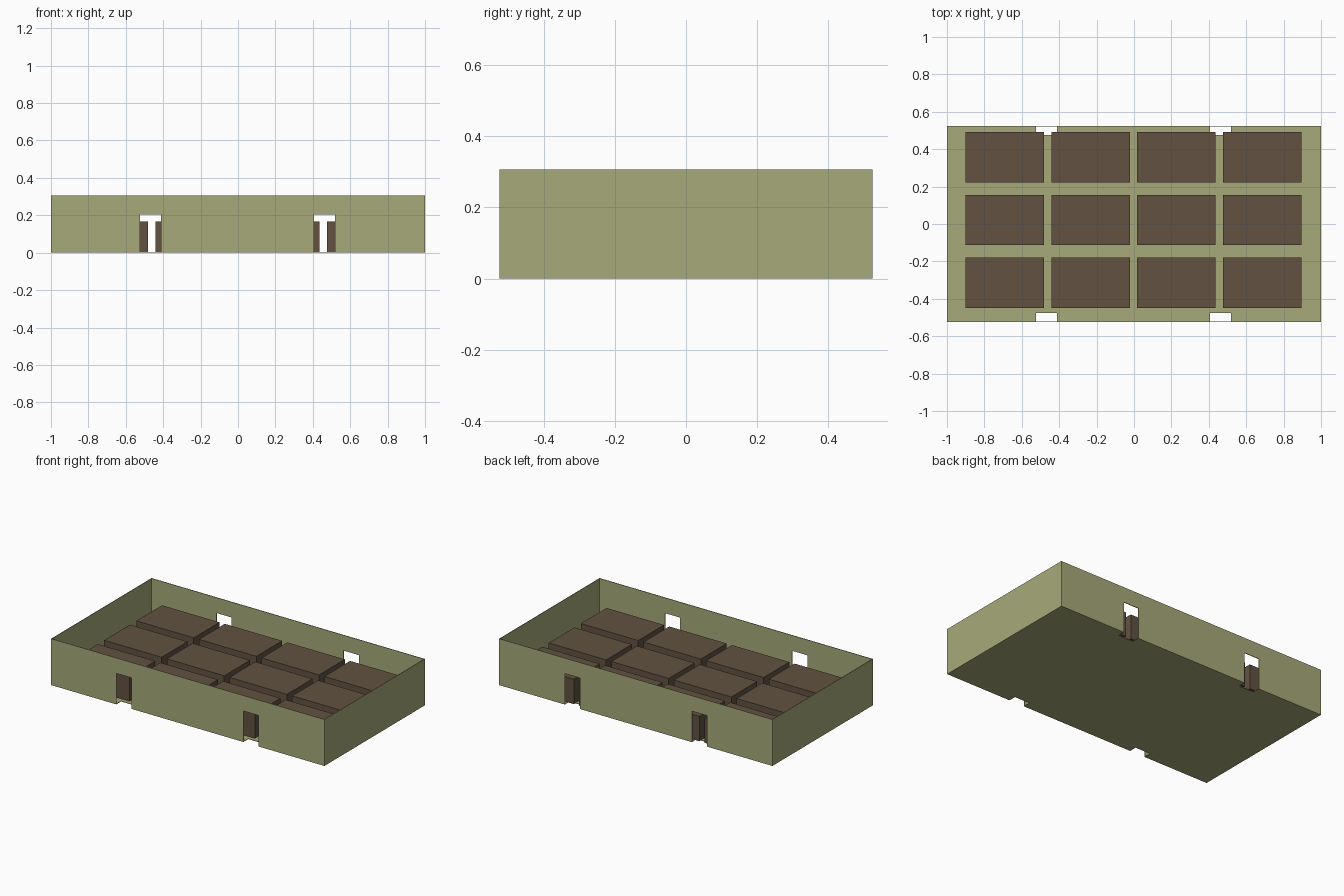
import bpy

if "Cube" in bpy.data.objects:
    bpy.data.objects.remove(bpy.data.objects["Cube"])

def material(name, rgb):
    m = bpy.data.materials.new(name)
    m.diffuse_color = (*rgb, 1)
    m.use_nodes = True
    m.node_tree.nodes["Principled BSDF"].inputs["Base Color"].default_value = m.diffuse_color
    return m

olive = material("olive", (0.39, 0.40, 0.195))
brown = material("brown", (0.122, 0.084, 0.054))

def box(name, lo, hi, mat=None):
    """Axis-aligned box between two corners."""
    x0, y0, z0 = lo
    x1, y1, z1 = hi
    verts = [(x, y, z) for z in (z0, z1) for x, y in ((x0, y0), (x1, y0), (x1, y1), (x0, y1))]
    faces = [(3, 2, 1, 0), (4, 5, 6, 7)] + [(i, (i + 1) % 4, (i + 1) % 4 + 4, i + 4) for i in range(4)]
    me = bpy.data.meshes.new(name)
    me.from_pydata(verts, [], faces)
    if mat:
        me.materials.append(mat)
    ob = bpy.data.objects.new(name, me)
    bpy.context.collection.objects.link(ob)
    return ob

def cut(target, cutter):
    """Subtract the cutter and remove it."""
    mod = target.modifiers.new("cut", 'BOOLEAN')
    mod.operation = 'DIFFERENCE'
    mod.solver = 'EXACT'
    mod.object = cutter
    bpy.context.view_layer.objects.active = target
    bpy.ops.object.modifier_apply(modifier=mod.name)
    bpy.data.objects.remove(cutter)

HX, HY, H, T = 1.0, 0.525, 0.307, 0.004

# Thin-walled open tray
tray = box("tray", (-HX, -HY, 0), (HX, HY, H), olive)
cut(tray, box("tray_hollow", (-HX + T, -HY + T, 0.003), (HX - T, HY - T, H + 0.1)))

# Two notches in each long wall, running into the floor
for x in (-0.467, 0.463):
    for s in (-1, 1):
        y0, y1 = sorted((s * (HY - 0.05), s * (HY + 0.05)))
        cut(tray, box("notch", (x - 0.056, y0, -0.1), (x + 0.056, y1, 0.205)))

# 4 x 3 blocks standing on the tray floor
for i in range(4):
    for j in range(3):
        x, y = -0.9 + 0.4585 * i, -0.449 + 0.336 * j
        box(f"block_{i}_{j}", (x, y, 0.0015), (x + 0.42, y + 0.269, 0.166), brown)
